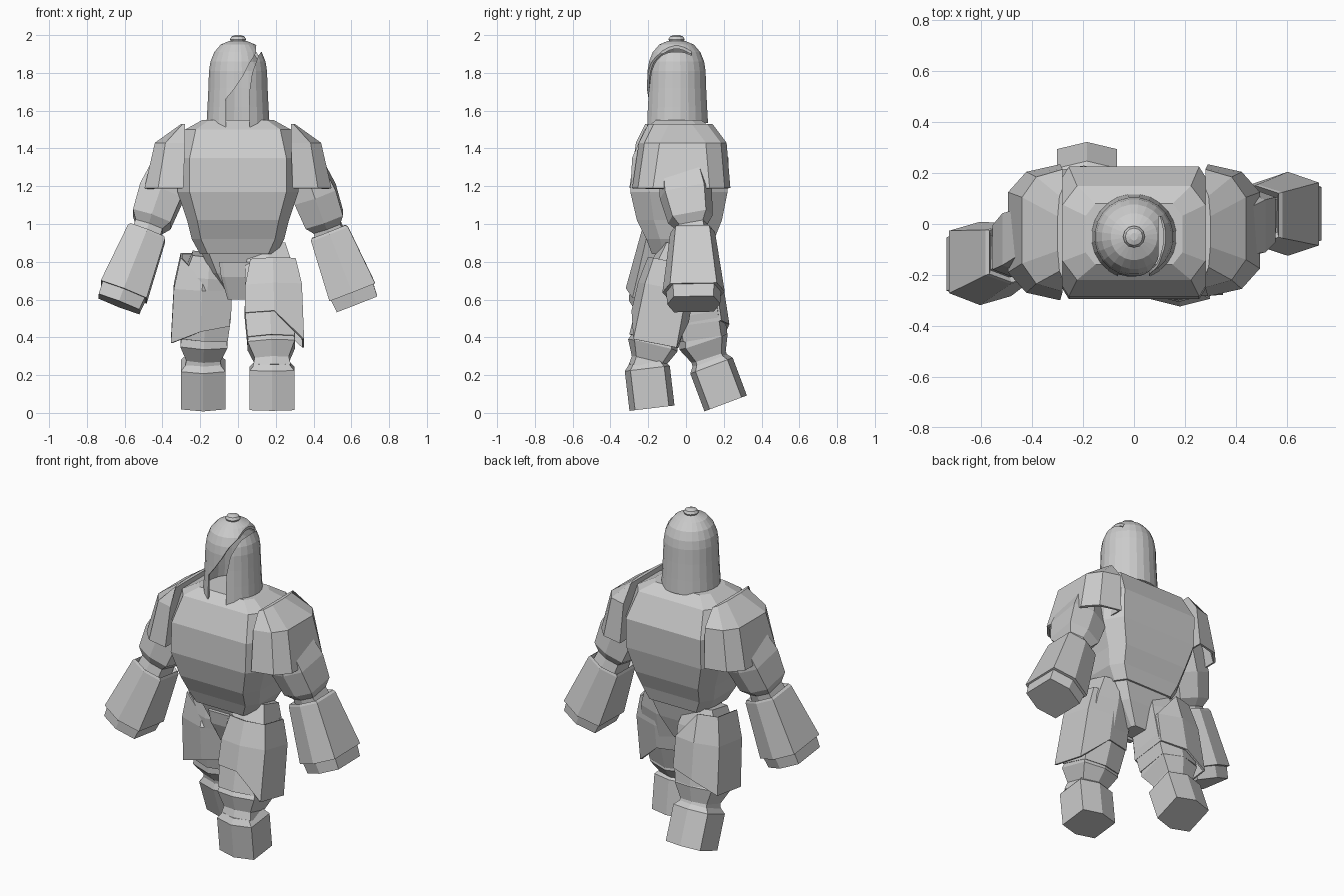
import bpy, bmesh, math
from mathutils import Vector

if "Cube" in bpy.data.objects:
    bpy.data.objects.remove(bpy.data.objects["Cube"])

GREY = (0.6, 0.6, 0.6, 1)
mat = bpy.data.materials.new("plain grey")
mat.use_nodes = True
mat.diffuse_color = GREY
mat.node_tree.nodes["Principled BSDF"].inputs["Base Color"].default_value = GREY

HEX = [(0, -1), (1, -.75), (1, .75), (0, 1), (-1, .75), (-1, -.75)]
OCT = [(-.8, -1), (.8, -1), (1, -.6), (1, .6), (.8, 1), (-.8, 1), (-1, .6), (-1, -.6)]


def loft(name, rings, caps=True, thickness=0):
    """Skin a list of point rings, optionally capped or given thickness."""
    bm = bmesh.new()
    rows = [[bm.verts.new(p) for p in ring] for ring in rings]
    n = len(rows[0])
    for lo, hi in zip(rows, rows[1:]):
        for i in range(n):
            j = (i + 1) % n
            bm.faces.new((lo[i], lo[j], hi[j], hi[i]))
    if caps in (True, "last"):
        bm.faces.new(rows[-1])
    if caps is True:
        bm.faces.new(rows[0])
    bmesh.ops.recalc_face_normals(bm, faces=bm.faces)
    mesh = bpy.data.meshes.new(name)
    bm.to_mesh(mesh)
    bm.free()
    mesh.materials.append(mat)
    ob = bpy.data.objects.new(name, mesh)
    bpy.context.collection.objects.link(ob)
    if thickness:
        mod = ob.modifiers.new("thickness", "SOLIDIFY")
        mod.thickness = thickness
        mod.offset = -1
    return ob


def limb(name, a, b, sizes, shift=None, **kw):
    """Six-sided limb from a to b; sizes are (fraction, half width, half depth)."""
    a, b = Vector(a), Vector(b)
    n = (b - a).normalized()
    ux = (Vector((1, 0, 0)) - n * n.x).normalized()
    uy = n.cross(ux)
    if uy.y < 0:
        uy = -uy
    rings = []
    for k, (t, w, d) in enumerate(sizes):
        ring = []
        for x, y in HEX:
            extra = shift(k, x, y) if shift else 0
            ring.append(a.lerp(b, t) + ux * w * x + uy * d * y - n * extra)
        rings.append(ring)
    return loft(name, rings, **kw)


def stack(name, levels, **kw):
    """Eight-sided body; levels are (z, half width, front y, back y)."""
    return loft(name, [[(x * w, (f + k) / 2 + y * (k - f) / 2, z) for x, y in OCT]
                       for z, w, f, k in levels], **kw)


# Torso and pelvis
stack("torso", [(.84, .2, -.18, .13), (.92, .245, -.21, .15), (1.02, .27, -.26, .19),
                (1.17, .32, -.295, .22), (1.35, .32, -.285, .225),
                (1.5, .28, -.22, .15), (1.55, .19, -.16, .08)])
stack("pelvis", [(.61, .05, -.06, .06), (.74, .14, -.12, .1), (.9, .22, -.17, .13)])
stack("belt_flap", [(.6, .055, -.1, -.07), (.72, .09, -.15, -.1), (.8, .1, -.16, -.11)])

for side, s in (("left", 1), ("right", -1)):
    # Shoulder pad: open underneath, sloping outwards
    pad = []
    for z, x0, x1, f, k in ((1.19, .29, .495, -.285, .235), (1.43, .28, .44, -.25, .215),
                            (1.53, .28, .3, -.2, .14)):
        if s < 0:
            f -= .015
        m = x1 - (x1 - x0) * .35
        pad.append([(s * x, y, z) for x, y in
                    ((x0, f), (m, f + .03), (x1, f + .11), (x1, k - .11), (m, k - .03), (x0, k))])
    loft(side + "_shoulder_pad", pad, caps="last", thickness=.015)

    # Arms swing in opposite directions
    ey, hy = (.035, .04) if s > 0 else (-.115, -.155)
    shoulder = (s * .35, -.03, 1.32)
    elbow, hand = (s * .48, ey, .96), (s * .605, hy, .64)
    limb(side + "_upper_arm", shoulder, elbow,
         [(0, .09, .12), (.45, .115, .14), (.82, .105, .12), (.93, .075, .085), (1.15, .08, .09)])
    limb(side + "_forearm_guard", elbow, hand,
         [(.08, .08, .09), (0, .095, .115), (.04, .105, .12), (1, .13, .165)])
    limb(side + "_hand", elbow, hand, [(.8, .11, .14), (1, .12, .145), (1.2, .115, .14)])

    # Legs: left one forward, right one back
    if s > 0:
        hip, knee = (.16, -.03, .88), (.175, -.17, .38)
        ankle, sole = (.18, -.205, .235), (.18, -.18, .025)
        top, hem = (.185, -.08, .8), (.195, -.165, .365)
    else:
        hip, knee = (-.15, .01, .84), (-.18, .085, .4)
        ankle, sole = (-.185, .135, .25), (-.185, .21, .05)
        top, hem = (-.185, .03, .8), (-.2, .085, .38)
    limb(side + "_thigh", hip, knee, [(0, .09, .1), (.25, .125, .13), (.7, .135, .14), (1, .125, .135)])
    limb(side + "_shin", knee, ankle, [(-.1, .12, .12), (.15, .125, .135), (.7, .09, .095), (1, .1, .1)])
    limb(side + "_boot", ankle, sole, [(-.15, .09, .095), (0, .118, .12), (1, .118, .12)])

    # Thigh guard: hem climbs towards the inside
    def hem_shape(k, x, y, s=s):
        inner = -x * s
        if k == 2:
            if s > 0:
                return .15 if inner >= 0 else 0
            return .1 if inner > 0 else (.07 if inner == 0 else 0)
        if k == 0 and s < 0:
            return -.16 if inner > 0 else (-.08 if inner == 0 and y < 0 else .03)
        return 0
    limb(side + "_thigh_guard", top, hem,
         [(0, .12, .125), (.32, .15, .15), (1, .155, .155)],
         shift=hem_shape, caps=False, thickness=.012)

# Helmet: hollow dome with a dipping front rim
SEG = 24
CY = -.05
profile = [(.168, 1.535), (.163, 1.62), (.158, 1.72), (.155, 1.81), (.147, 1.86),
           (.127, 1.91), (.092, 1.95), (.045, 1.97)]
rings = []
for k, (r, z) in enumerate(profile):
    ring = []
    for i in range(SEG):
        a = math.tau * (i + .5) / SEG
        dip = .055 * max(0, -math.sin(a)) ** 6 if k == 0 else 0
        ring.append((r * math.cos(a), CY + r * math.sin(a), z - dip))
    rings.append(ring)
helmet = loft("helmet", rings, caps="last", thickness=.012)

# Curved slash from the chin up over the left of the crown
slash = [(-.06, 1.4), (-.065, 1.66), (-.02, 1.715), (.03, 1.79), (.06, 1.85), (.095, 1.905),
         (.1, 2.02), (.14, 2.02), (.127, 1.915), (.11, 1.895), (.075, 1.8), (.06, 1.7),
         (.058, 1.6), (.065, 1.4)]
cutter = loft("slash_cutter", [[(x, y, z) for x, z in slash] for y in (-.4, .03)])
cutter.hide_render = True
cut = helmet.modifiers.new("slash", "BOOLEAN")
cut.operation = "DIFFERENCE"
cut.solver = "EXACT"
cut.object = cutter
bpy.context.view_layer.update()
result = bpy.data.meshes.new_from_object(helmet.evaluated_get(bpy.context.evaluated_depsgraph_get()))
helmet.modifiers.clear()
helmet.data = result
bpy.data.objects.remove(cutter)

# Knob on the crown
loft("helmet_knob", [[(r * math.cos(math.tau * i / 12), CY + r * math.sin(math.tau * i / 12), z)
                      for i in range(12)]
                     for r, z in ((.036, 1.96), (.043, 1.978), (.034, 1.993), (.015, 2))])
